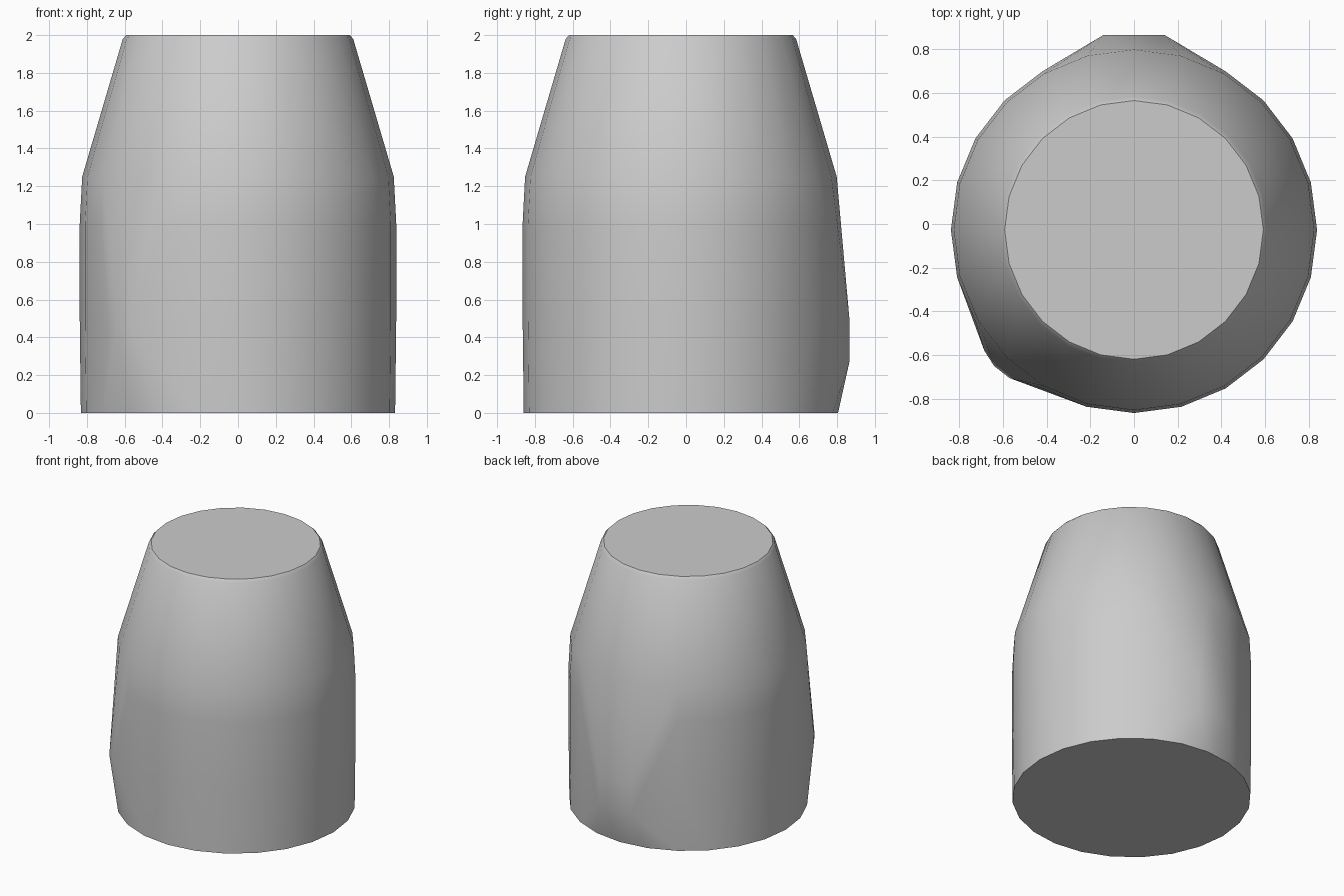
import bpy, bmesh
from math import sin, cos, tau, radians

cube = bpy.data.objects.get("Cube")
if cube:
    bpy.data.objects.remove(cube, do_unlink=True)

SIDES = 24
CENTRE_Y = -0.027

# Light grey surface
grey = bpy.data.materials.new("light_grey")
grey.use_nodes = True
colour = (0.6, 0.6, 0.6, 1)
grey.diffuse_color = colour
grey.node_tree.nodes["Principled BSDF"].inputs["Base Color"].default_value = colour

bm = bmesh.new()

# Round body: straight wall, tapered shoulder and small top chamfer
profile = [(0.832, 0), (0.838, 0.5), (0.838, 1.0), (0.825, 1.25),
           (0.61, 1.98), (0.592, 2.0)]
for radius, z in profile:
    for i in range(SIDES):
        a = tau * i / SIDES
        bm.verts.new((radius * cos(a), CENTRE_Y + radius * sin(a), z))

# Flat bulge on the back
for x in (-0.14, 0.14):
    for z in (0.27, 0.5):
        bm.verts.new((x, 0.865, z))

# Rounded bulge on the front right corner
for x, y in [(-0.685, -0.58), (-0.64, -0.65), (-0.57, -0.705)]:
    bm.verts.new((x, y, 0.44))

# Stretch one tight skin over the body and bulges
hull = bmesh.ops.convex_hull(bm, input=bm.verts[:])
loose = [v for v in bm.verts if not v.link_faces]
bmesh.ops.delete(bm, geom=loose, context='VERTS')
bmesh.ops.dissolve_limit(bm, angle_limit=radians(0.3),
                         verts=bm.verts[:], edges=bm.edges[:])
bmesh.ops.recalc_face_normals(bm, faces=bm.faces[:])

mesh = bpy.data.meshes.new("body")
bm.to_mesh(mesh)
bm.free()
mesh.materials.append(grey)
body = bpy.data.objects.new("body", mesh)
bpy.context.collection.objects.link(body)

# Smooth sides with crisp end caps
bpy.ops.object.select_all(action='DESELECT')
body.select_set(True)
bpy.context.view_layer.objects.active = body
bpy.ops.object.shade_smooth_by_angle(angle=radians(40))
